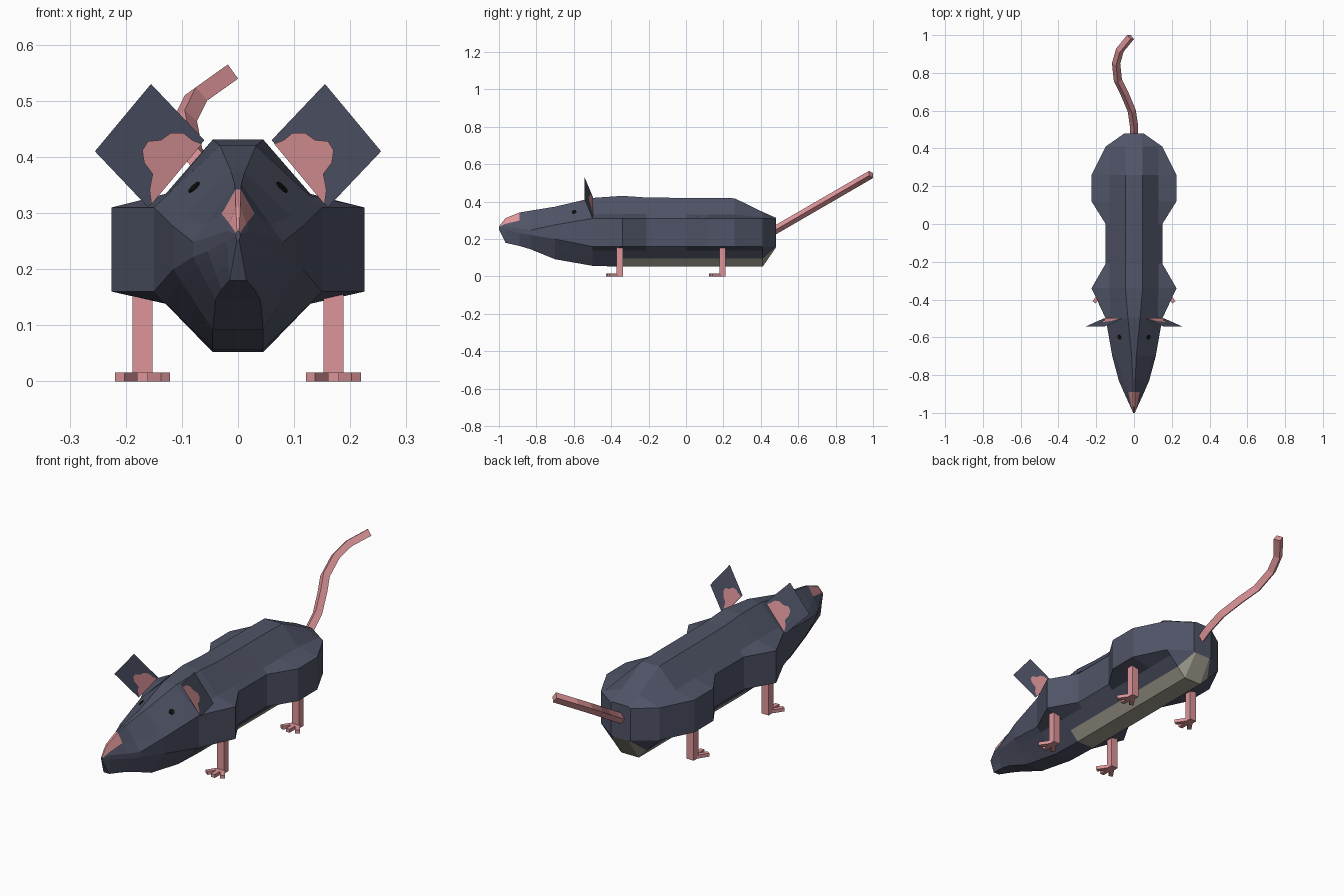
import bpy, bmesh, math
from mathutils import Vector, Matrix
from mathutils.bvhtree import BVHTree

if "Cube" in bpy.data.objects:
    bpy.data.objects.remove(bpy.data.objects["Cube"])


def material(name, rgb):
    m = bpy.data.materials.new(name)
    m.diffuse_color = (*rgb, 1)
    m.use_nodes = True
    m.node_tree.nodes["Principled BSDF"].inputs["Base Color"].default_value = m.diffuse_color
    return m


FUR = material("slate fur", (0.080, 0.088, 0.135))
PINK = material("pink skin", (0.72, 0.30, 0.32))
BELLY = material("belly cream", (0.36, 0.34, 0.28))
BLACK = material("eye black", (0.005, 0.005, 0.005))


def finish(name, bm, *mats):
    bmesh.ops.recalc_face_normals(bm, faces=bm.faces)
    me = bpy.data.meshes.new(name)
    bm.to_mesh(me)
    bm.free()
    for m in mats:
        me.materials.append(m)
    ob = bpy.data.objects.new(name, me)
    bpy.context.collection.objects.link(ob)
    return ob


def box(bm, center, size, turn=0):
    mat = Matrix.Translation(center) @ Matrix.Rotation(turn, 4, 'Z') @ Matrix.Diagonal((*size, 1))
    bmesh.ops.create_cube(bm, size=1, matrix=mat)


# Body cross-sections: y, width, bulge, top z, top width, upper z, lower z, bottom z, bottom width, shoulder fraction
SECTIONS = [
    (-1.00, .004, 0, .268, .002, .262, .258, .252, .002, .3),
    (-.965, .020, 0, .312, .004, .268, .250, .180, .015, .3),
    (-.89, .054, 0, .342, .005, .256, .232, .163, .030, .5),
    (-.83, .080, 0, .352, .006, .248, .222, .145, .040, .3),
    (-.70, .115, 0, .373, .012, .276, .200, .092, .045, .2),
    (-.50, .150, 0, .420, .032, .310, .160, .057, .045, .2),
    (-.34, .150, .075, .431, .045, .310, .160, .052, .045, .2),
    (-.21, .150, 0, .422, .045, .310, .160, .052, .045, .2),
    (0.00, .150, 0, .420, .045, .310, .160, .052, .045, .2),
    (0.12, .150, .075, .420, .045, .310, .160, .052, .045, .2),
    (0.26, .150, .075, .418, .045, .310, .160, .052, .045, .2),
    (0.41, .150, 0, .345, .045, .310, .160, .052, .045, .2),
    (0.48, .050, 0, .314, .040, .308, .160, .154, .040, .2),
]


def half_ring(s):
    y, w, bulge, zt, wt, zu, zl, zb, wb, f = s
    top, up = Vector((wt, y, zt)), Vector((w, y, zu))
    low, bot = Vector((w, y, zl)), Vector((wb, y, zb))
    out = Vector((bulge, 0, 0))
    return [top, up.lerp(top, f), up + out, low + out, low.lerp(bot, .2), low.lerp(bot, .6), bot]


bm = bmesh.new()
rings = []
for s in SECTIONS:
    h = half_ring(s)
    pts = h + [Vector((-p.x, p.y, p.z)) for p in reversed(h)]
    rings.append([bm.verts.new(p) for p in pts])
n = len(rings[0])
for i in range(len(rings) - 1):
    for j in range(n):
        k = (j + 1) % n
        f = bm.faces.new((rings[i][j], rings[i][k], rings[i + 1][k], rings[i + 1][j]))
        if 6 <= i and j in (5, 6, 7):
            f.material_index = 2                      # cream belly
        elif i <= 1 and j in (0, 12, 13):
            f.material_index = 1                      # pink nose
bm.faces.new(rings[0])
bm.faces.new(rings[-1])
bmesh.ops.recalc_face_normals(bm, faces=bm.faces)
tree = BVHTree.FromBMesh(bm)
finish("body", bm, FUR, PINK, BELLY)

for side, label in ((1, "right"), (-1, "left")):
    # Eye plate seated on the head
    loc, nor, _, _ = tree.find_nearest(Vector((side * .082, -.6, .35)))
    bm = bmesh.new()
    mat = Matrix.Translation(loc) @ nor.to_track_quat('Z', 'Y').to_matrix().to_4x4()
    bmesh.ops.create_cone(bm, cap_ends=True, segments=8, radius1=.013, radius2=.013, depth=.006, matrix=mat)
    finish(label + "_eye", bm, BLACK)

    # Square ear leaning forward
    a = Vector((side * .06, -.50, .43))
    u = Vector((side * .10, 0, -.12))
    v = Vector((side * .095, -.042, .10))
    nrm = u.cross(v).normalized()
    bm = bmesh.new()
    bm.faces.new([bm.verts.new(p) for p in (a, a + u, a + u + v, a + v)])
    finish(label + "_ear", bm, FUR)

    # Pink inner ear, both faces of the panel
    shape = [(.05, .0), (.10, .12), (.12, .28), (.22, .40), (.36, .44), (.48, .56), (.60, .54),
             (.68, .42), (.70, .24), (.85, .14), (.95, .0)]
    bm = bmesh.new()
    for off in (-.003, .003):
        bm.faces.new([bm.verts.new(a + u * p + v * q + nrm * off) for p, q in shape])
    finish(label + "_inner_ear", bm, PINK)

    # Legs with three splayed toes
    for pos, y in (("front", -.355), ("hind", .195)):
        bm = bmesh.new()
        x = side * .17
        box(bm, (x, y, .09), (.036, .034, .18))
        for ang in (-.6, 0, .6):
            d = Vector((math.sin(ang), -math.cos(ang), 0))
            box(bm, Vector((x, y, .008)) + d * .035, (.02, .075, .016), ang)
        finish(f"{pos}_{label}_leg", bm, PINK)

# Curving square tail
path = [(0, .45), (0, .52), (-.012, .60), (-.05, .69), (-.085, .76), (-.095, .85), (-.075, .92), (-.018, .99)]
cu = bpy.data.curves.new("tail", 'CURVE')
cu.dimensions = '3D'
cu.bevel_depth = .022
cu.bevel_resolution = 0
cu.use_fill_caps = True
sp = cu.splines.new('POLY')
sp.points.add(len(path) - 1)
for p, (x, y) in zip(sp.points, path):
    p.co = (x, y, .25 + (y - .48) * .58, 1)
cu.materials.append(PINK)
tail = bpy.data.objects.new("tail", cu)
sp.use_smooth = False
bpy.context.collection.objects.link(tail)
